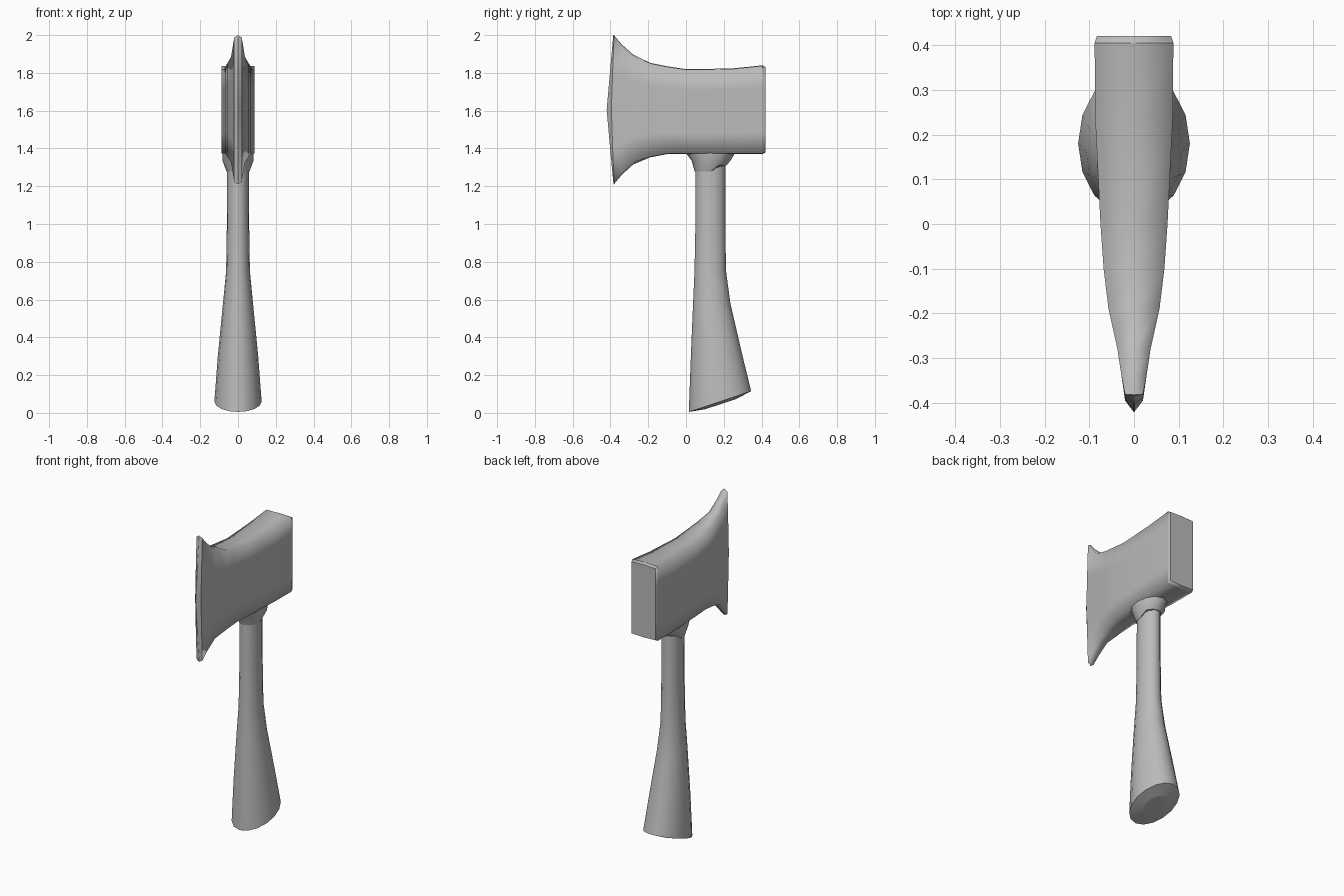
import bpy, bmesh
from math import cos, sin, pi

cube = bpy.data.objects.get("Cube")
if cube:
    bpy.data.objects.remove(cube, do_unlink=True)

grey = bpy.data.materials.new("plain_grey")
grey.use_nodes = True
colour = (0.5, 0.5, 0.5, 1)
grey.diffuse_color = colour
grey.node_tree.nodes["Principled BSDF"].inputs["Base Color"].default_value = colour


def loft(name, rings, cap_start=True, cap_end=True, sharp_rings=()):
    """Skin a list of closed rings with smooth quads and crisp caps."""
    bm = bmesh.new()
    loops = [[bm.verts.new(p) for p in ring] for ring in rings]
    n = len(loops[0])
    for a, b in zip(loops, loops[1:]):
        for i in range(n):
            j = (i + 1) % n
            bm.faces.new((a[i], a[j], b[j], b[i])).smooth = True
    if cap_start:
        bm.faces.new(loops[0])
    if cap_end:
        bm.faces.new(loops[-1])
    for k in sharp_rings:
        for i in range(n):
            edge = bm.edges.get((loops[k][i], loops[k][(i + 1) % n]))
            edge.smooth = False
    bmesh.ops.recalc_face_normals(bm, faces=bm.faces)
    mesh = bpy.data.meshes.new(name)
    bm.to_mesh(mesh)
    bm.free()
    mesh.materials.append(grey)
    obj = bpy.data.objects.new(name, mesh)
    bpy.context.collection.objects.link(obj)
    return obj


def ellipse(y0, y1, half_x, z0, z1, sides=16):
    """Ring spanning y0..y1, tilted so its height runs from z0 to z1."""
    ring = []
    for i in range(sides):
        a = 2 * pi * i / sides
        t = (1 + cos(a)) / 2
        ring.append((half_x * sin(a), y0 + (y1 - y0) * t, z0 + (z1 - z0) * t))
    return ring


# Handle: slim oval grip flaring to a slanted foot
handle_rings = [
    ellipse(0.015, 0.345, 0.125, 0.005, 0.115),
    ellipse(0.025, 0.295, 0.107, 0.28, 0.32),
    ellipse(0.037, 0.235, 0.080, 0.57, 0.58),
    ellipse(0.045, 0.212, 0.063, 0.75, 0.75),
    ellipse(0.050, 0.208, 0.059, 1.00, 1.00),
    ellipse(0.050, 0.208, 0.057, 1.45, 1.45),
]
handle = loft("handle", handle_rings, cap_start=False, sharp_rings=(0,))

# Foot: slightly domed closing face of the handle
foot = loft("handle_foot", [
    ellipse(0.015, 0.345, 0.125, 0.005, 0.115),
    ellipse(0.10, 0.26, 0.06, 0.019, 0.071),
])

# Head: sections from poll to blade as (y, half width, bottom, top)
sections = [
    (0.42, 0.083, 1.378, 1.832),
    (0.405, 0.088, 1.37, 1.84),
    (0.24, 0.087, 1.37, 1.823),
    (0.0, 0.075, 1.37, 1.82),
    (-0.10, 0.068, 1.37, 1.835),
    (-0.19, 0.057, 1.353, 1.853),
    (-0.28, 0.037, 1.315, 1.897),
    (-0.34, 0.028, 1.26, 1.95),
    (-0.385, 0.020, 1.21, 2.0),
]


def head_ring(y, w, low, high, edge=False):
    """Slab section; the cutting edge bows forward at mid height."""
    right = []
    for t in (0, 0.25, 0.5, 0.75, 1):
        bow = 0.035 * (1 - abs(2 * t - 1)) if edge else 0
        inset = 0.012 * (2 * abs(t - 0.5)) ** 4 if w < 0.04 else 0.003
        z = low + (high - low) * t
        if t in (0, 1):
            z += inset if t == 0 else -inset
        right.append((w, y - bow, z))
    left = [(-x, yy, z) for x, yy, z in reversed(right)]
    return [(0, y, low)] + right + [(0, y, high)] + left


head_rings = [head_ring(*s) for s in sections[:-1]]
# Last bevel ring lies just behind the edge
y, w, low, high = sections[-1]
head_rings.append(head_ring(y + 0.003, w, low, high, True))
for i, (x, yy, z) in enumerate(head_rings[-1]):
    head_rings[-1][i] = (x, yy + 0.022 * (1 - abs(z - 1.605) / 0.395), z)
head_rings.append(head_ring(y, 0.001, low, high, True))
head = loft("axe_head", head_rings, sharp_rings=(0, 1, len(head_rings) - 2))

# Collar: tapered socket under the head with an uneven lower rim
collar_top = [(x * 1.0, y, 1.375) for x, y, _ in ellipse(0.0, 0.26, 0.083, 0, 0, 12)]
collar_mid = [(x, y, 1.335) for x, y, _ in ellipse(0.03, 0.235, 0.082, 0, 0, 12)]
collar_low = []
for x, y, _ in ellipse(0.046, 0.214, 0.061, 0, 0, 12):
    z = 1.278 if y < 0.135 else 1.31
    collar_low.append((x, y, z))
collar = loft("handle_collar", [collar_top, collar_mid, collar_low], sharp_rings=(0, 2))
